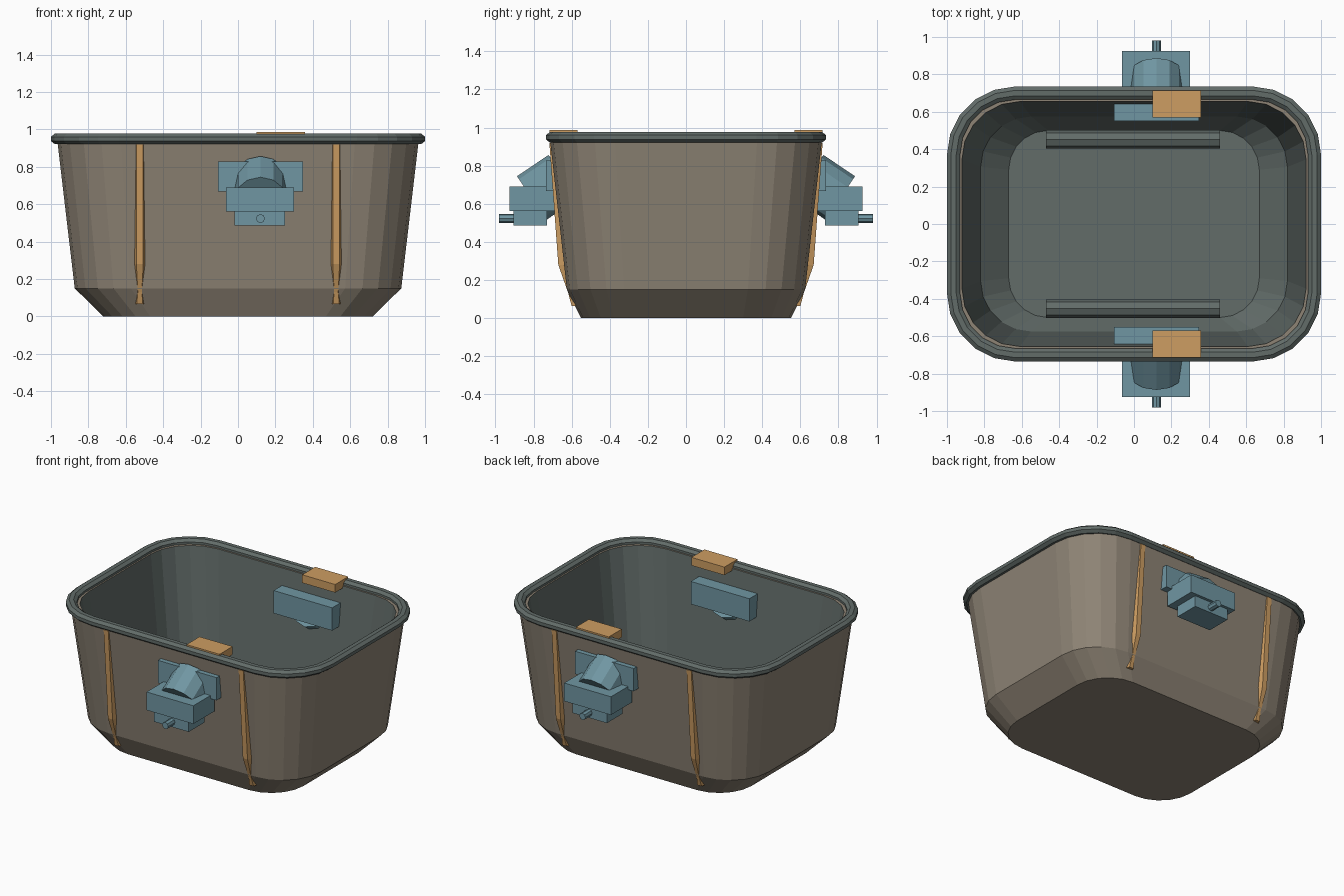
import bpy, bmesh, math
from mathutils import Vector, Matrix

cube = bpy.data.objects.get("Cube")
if cube:
    bpy.data.objects.remove(cube, do_unlink=True)


def material(name, rgb):
    m = bpy.data.materials.new(name)
    m.use_nodes = True
    m.diffuse_color = (*rgb, 1)
    m.node_tree.nodes["Principled BSDF"].inputs["Base Color"].default_value = (*rgb, 1)
    return m


TAN = material("tan_shell", (0.27, 0.23, 0.178))
GREY = material("grey_green", (0.122, 0.15, 0.141))
BLUE = material("dusty_blue", (0.162, 0.305, 0.361))
ORANGE = material("orange_wood", (0.61, 0.337, 0.122))


def finish(bm, name, mat, recalc=True):
    if recalc:
        bmesh.ops.recalc_face_normals(bm, faces=bm.faces[:])
    mesh = bpy.data.meshes.new(name)
    bm.to_mesh(mesh)
    bm.free()
    mesh.materials.append(mat)
    ob = bpy.data.objects.new(name, mesh)
    bpy.context.collection.objects.link(ob)
    return ob


def rounded_ring(hx, hy, r, z, n=5):
    """Counter-clockwise rounded rectangle."""
    pts = []
    for q, (sx, sy) in enumerate([(1, 1), (-1, 1), (-1, -1), (1, -1)]):
        for i in range(n + 1):
            a = math.pi / 2 * (q + i / n)
            pts.append((sx * (hx - r) + r * math.cos(a), sy * (hy - r) + r * math.sin(a), z))
    return pts


def loft(name, mat, rings, cap_start=False, cap_end=False, closed=False, flip=False):
    bm = bmesh.new()
    loops = [[bm.verts.new(p) for p in ring] for ring in rings]
    pairs = list(zip(loops, loops[1:] + loops[:1]))
    for a, b in pairs if closed else pairs[:-1]:
        for i in range(len(a)):
            j = (i + 1) % len(a)
            bm.faces.new((a[i], a[j], b[j], b[i]))
    if cap_start:
        bm.faces.new(loops[0][::-1])
    if cap_end:
        bm.faces.new(loops[-1])
    if flip:
        bmesh.ops.reverse_faces(bm, faces=bm.faces[:])
    return finish(bm, name, mat, recalc=cap_start and cap_end or closed)


def box(name, mat, x, y, z):
    bm = bmesh.new()
    bmesh.ops.create_cube(bm, size=1)
    for v in bm.verts:
        v.co = [lo + (c + 0.5) * (hi - lo) for c, (lo, hi) in zip(v.co, (x, y, z))]
    return finish(bm, name, mat)


def cylinder(name, mat, centre, axis, radius, length, sides):
    bm = bmesh.new()
    rot = Vector(axis).to_track_quat('Z', 'Y').to_matrix().to_4x4()
    bmesh.ops.create_cone(bm, cap_ends=True, segments=sides, radius1=radius, radius2=radius,
                          depth=length, matrix=Matrix.Translation(centre) @ rot)
    return finish(bm, name, mat)


# Tub: outer shell with a lip turned inward, and the lining
loft("outer_shell", TAN, [rounded_ring(*s) for s in [
    (0.72, 0.55, 0.25, 0), (0.873, 0.625, 0.3, 0.15), (0.965, 0.713, 0.34, 0.93),
    (0.965, 0.713, 0.34, 0.945), (0.92, 0.655, 0.31, 0.945)]], cap_start=True)
loft("inner_lining", GREY, [rounded_ring(*s) for s in [
    (0.67, 0.5, 0.21, 0.05), (0.82, 0.575, 0.27, 0.18), (0.92, 0.655, 0.31, 0.945)]],
    cap_start=True, flip=True)

# Rim: eight-sided bead swept round the opening
bead = []
for k in range(8):
    a = math.pi / 4 * (k + 0.5)
    out, up = 0.038 * math.cos(a), 0.03 * math.sin(a)
    bead.append(rounded_ring(0.965 + out, 0.7 + out, 0.33 + out, 0.949 + up))
loft("rim", GREY, bead, closed=True)


def strap(name, x, side):
    """Tapering five-sided strap that follows the wall."""
    rings = []
    for y, z, r in [(0.692, 0.92, 0.031), (0.645, 0.28, 0.031),
                    (0.603, 0.13, 0.018), (0.578, 0.065, 0.028)]:
        rings.append([(x + r * math.sin(k * math.tau / 5),
                       side * (y - r * math.cos(k * math.tau / 5)), z) for k in range(5)])
    loft(name, ORANGE, rings, cap_start=True, cap_end=True)


# Fittings repeated on the front and the back
for label, s in (("front", -1), ("back", 1)):
    def span(a, b):
        return tuple(sorted((s * a, s * b)))

    for hand, x in (("left", 0.525), ("right", -0.525)):
        strap(f"{label}_{hand}_strap", x, s)
    cylinder(f"{label}_floor_rail", GREY, (-0.005, s * 0.453, 0.11), (1, 0, 0), 0.049, 0.93, 8)
    box(f"{label}_rim_block", ORANGE, (0.1, 0.357), span(0.57, 0.715), (0.93, 0.987))

    # Bracket through the wall, slanted drum, housing and spout
    box(f"{label}_bracket", BLUE, (-0.108, 0.348), span(0.55, 0.735), (0.668, 0.828))
    cylinder(f"{label}_drum", BLUE, (0.12, s * 0.727, 0.686), (0, s * 0.83, -0.56), 0.138, 0.2, 12)
    box(f"{label}_housing", BLUE, (-0.064, 0.3), span(0.69, 0.925), (0.562, 0.69))
    box(f"{label}_housing_base", BLUE, (-0.018, 0.25), span(0.73, 0.905), (0.485, 0.563))
    cylinder(f"{label}_spout", BLUE, (0.12, s * 0.93, 0.523), (0, s, 0), 0.024, 0.1, 8)
